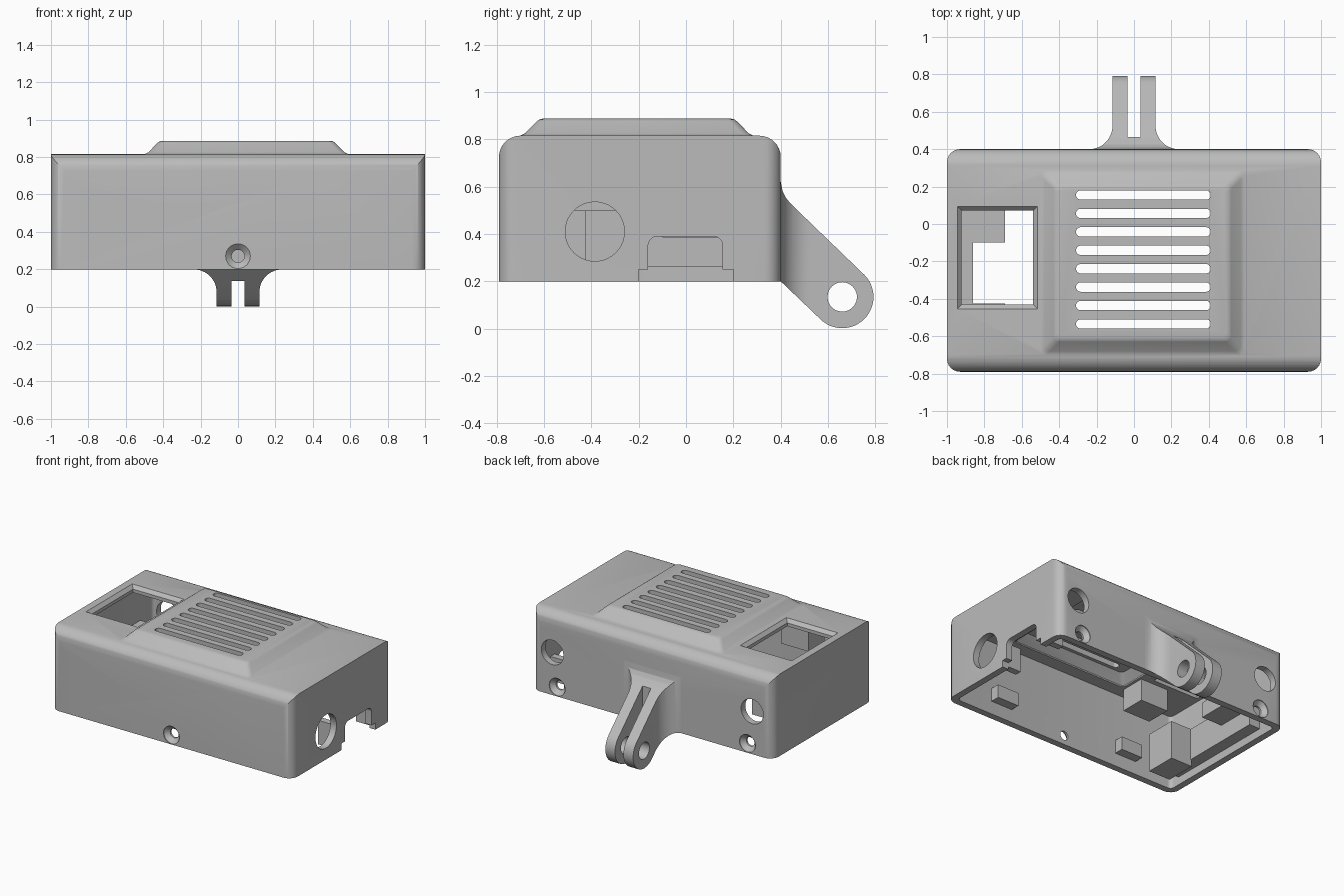
import bpy
import bmesh
from math import cos, sin, pi, radians

cube = bpy.data.objects.get("Cube")
if cube:
    bpy.data.objects.remove(cube, do_unlink=True)

grey = bpy.data.materials.new("matte grey")
grey.use_nodes = True
GREY = (0.5, 0.5, 0.5, 1)
grey.diffuse_color = GREY
grey.node_tree.nodes["Principled BSDF"].inputs["Base Color"].default_value = GREY


# Outline helpers, all giving 2D point lists
def arc(cx, cy, r, start, end, n=8):
    angles = [radians(start + (end - start) * i / n) for i in range(n + 1)]
    return [(cx + r * cos(a), cy + r * sin(a)) for a in angles]


def circle(cx, cy, r, n=40):
    return arc(cx, cy, r, 0, 360, n)[:-1]


def rect(a0, a1, b0, b1):
    return [(a0, b0), (a1, b0), (a1, b1), (a0, b1)]


def round_rect(a0, a1, b0, b1, r, n=6):
    return (arc(a0 + r, b0 + r, r, 180, 270, n) + arc(a1 - r, b0 + r, r, 270, 360, n)
            + arc(a1 - r, b1 - r, r, 0, 90, n) + arc(a0 + r, b1 - r, r, 90, 180, n))


# Closed solid skinned through outlines placed along an axis
def solid(name, axis, *rings):
    place = {"x": lambda a, b, c: (c, a, b),
             "y": lambda a, b, c: (a, c, b),
             "z": lambda a, b, c: (a, b, c)}[axis]
    bm = bmesh.new()
    loops = [[bm.verts.new(place(a, b, c)) for a, b in pts] for pts, c in rings]
    n = len(loops[0])
    for low, high in zip(loops, loops[1:]):
        for i in range(n):
            j = (i + 1) % n
            bm.faces.new((low[i], low[j], high[j], high[i]))
    bm.faces.new(loops[0])
    bm.faces.new(loops[-1])
    bmesh.ops.recalc_face_normals(bm, faces=bm.faces)
    mesh = bpy.data.meshes.new(name)
    bm.to_mesh(mesh)
    bm.free()
    mesh.materials.append(grey)
    obj = bpy.data.objects.new(name, mesh)
    bpy.context.scene.collection.objects.link(obj)
    return obj


def prism(name, axis, pts, lo, hi):
    return solid(name, axis, (pts, lo), (pts, hi))


def combine(target, tool, operation):
    mod = target.modifiers.new(operation, "BOOLEAN")
    mod.operation = operation
    mod.solver = "EXACT"
    mod.object = tool
    bpy.context.view_layer.update()
    graph = bpy.context.evaluated_depsgraph_get()
    mesh = bpy.data.meshes.new_from_object(target.evaluated_get(graph))
    target.modifiers.clear()
    target.data = mesh
    bpy.data.objects.remove(tool, do_unlink=True)


def cut(target, tool):
    combine(target, tool, "DIFFERENCE")


def finish(obj):
    obj.data.shade_smooth()
    obj.data.set_sharp_from_angle(angle=radians(28))


FRONT, BACK, BASE, TOP, WALL = -0.79, 0.4, 0.2, 0.815, 0.05

# Case: rounded plan crossed with a rounded end profile
case = prism("case", "z", round_rect(-1, 1, FRONT, BACK, 0.07), BASE, TOP + 0.1)
profile = ([(FRONT, BASE - 0.1), (BACK, BASE - 0.1)]
           + arc(BACK - 0.09, TOP - 0.09, 0.09, 0, 90)
           + arc(FRONT + 0.09, TOP - 0.09, 0.09, 90, 180))
combine(case, prism("profile", "x", profile, -1.1, 1.1), "INTERSECT")


# Raised vent with sloping sides
def vent_ring(inset):
    return round_rect(-0.5 + inset, 0.59 - inset, -0.7 + inset, 0.285 - inset, 0.03, 3)


vent = solid("vent", "z", (vent_ring(0), 0.78), (vent_ring(0), 0.815),
             (vent_ring(0.02), 0.825), (vent_ring(0.07), 0.876),
             (vent_ring(0.08), 0.883), (vent_ring(0.095), 0.887))
combine(case, vent, "UNION")

# Hollow interior, open underneath
cavity = round_rect(-1 + WALL, 1 - WALL, FRONT + WALL, BACK - WALL, 0.03)
cut(case, prism("cavity", "z", cavity, 0.1, TOP - WALL))
cut(case, solid("vent_cavity", "z", (vent_ring(0.06), 0.7), (vent_ring(0.06), 0.775),
                (vent_ring(0.115), 0.835)))

# Vent slots
for i in range(8):
    y = 0.155 - i * 0.0985
    cut(case, prism("slot", "z", round_rect(-0.31, 0.41, y - 0.025, y + 0.025, 0.0249),
                    0.7, 1))


# Window with bevelled rim
def window_ring(inset):
    return rect(-0.945 + inset, -0.515 - inset, -0.455 + inset, 0.095 - inset)


cut(case, solid("window", "z", (window_ring(0.024), 0.7), (window_ring(0.024), 0.79),
                (window_ring(0), 0.816), (window_ring(0), 0.83)))

# Right end: round port and stepped notch
cut(case, prism("port", "x", circle(-0.385, 0.41, 0.125), 0.9, 1.1))
notch = ([(-0.2, 0.1), (0.2, 0.1), (0.2, 0.25), (0.155, 0.25)]
         + arc(0.115, 0.35, 0.04, 0, 90) + arc(-0.12, 0.35, 0.04, 90, 180)
         + [(-0.16, 0.25), (-0.2, 0.25)])
cut(case, prism("notch", "x", notch, 0.9, 1.1))


# Countersunk screw holes, and round back ports
def screw_hole(x, y, inward):
    cut(case, solid("screw_hole", "y",
                    (circle(x, 0.27, 0.066, 32), y - inward * 0.02),
                    (circle(x, 0.27, 0.066, 32), y + inward * 0.005),
                    (circle(x, 0.27, 0.034, 32), y + inward * 0.035),
                    (circle(x, 0.27, 0.034, 32), y + inward * 0.1)))


screw_hole(0, FRONT, 1)
for x in (-0.79, 0.79):
    screw_hole(x, BACK, -1)
    cut(case, prism("back_port", "y", circle(x * 1.05, 0.52, 0.092), 0.3, 0.5))

# Mounting bracket: flared plan crossed with a slanted arm profile
arm = ([(0.38, 0.2), (0.4, 0.2)] + arc(0.66, 0.134, 0.132, -135, 45, 24)
       + [(0.45, 0.52), (0.425, 0.548), (0.408, 0.58), (0.4, 0.62), (0.38, 0.62)])
flare = [(0.115, 0.85)] + arc(0.24, 0.525, 0.125, 180, 270, 12) + [(0.24, 0.38)]
plan = flare + [(-x, y) for x, y in reversed(flare)]
bracket = prism("mount_bracket", "z", plan, -0.1, 0.8)
combine(bracket, prism("arm", "x", arm, -0.4, 0.4), "INTERSECT")
cut(bracket, prism("fork_gap", "z", rect(-0.035, 0.035, 0.465, 0.9), -0.2, 0.9))
cut(bracket, prism("pin_hole", "x", circle(0.66, 0.134, 0.062), -0.4, 0.4))

# Inner clips, holder pillars and ledges
parts = [case, bracket]
for label, x in (("left", 0.556), ("right", -0.545)):
    parts.append(prism(label + "_clip", "z",
                       rect(x - 0.09, x + 0.09, FRONT + 0.03, FRONT + 0.12), 0.3, 0.4))
blocks = (("front_pillar", (-0.87, -0.69, -0.66, -0.425), 0.21, 0.5),
          ("back_pillar", (-0.87, -0.69, -0.1, 0.2), 0.385, 0.5),
          ("end_ledge", (-0.97, -0.86, -0.66, 0.2), 0.26, 0.5),
          ("ceiling_block", (-0.69, -0.46, -0.66, -0.47), 0.6, 0.78),
          ("front_notch_cheek", (0.84, 0.97, -0.25, -0.2), 0.22, 0.4),
          ("back_notch_cheek", (0.84, 0.97, 0.2, 0.25), 0.22, 0.4))
for name, sides, low, high in blocks:
    parts.append(prism(name, "z", rect(*sides), low, high))

for part in parts:
    finish(part)
